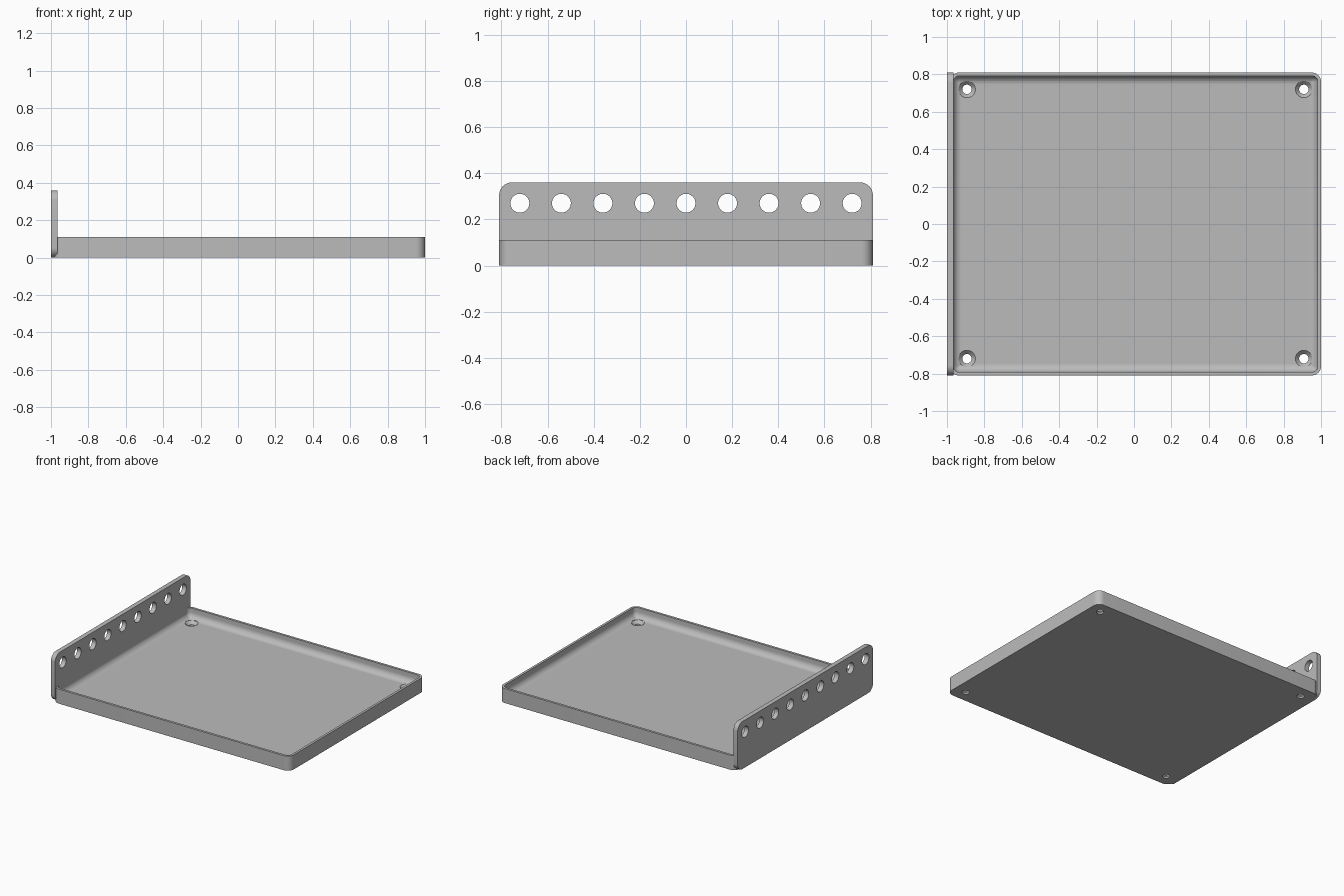
import bpy, bmesh, math
from mathutils import Matrix

cube = bpy.data.objects.get("Cube")
if cube:
    bpy.data.objects.remove(cube, do_unlink=True)

GREY = (0.5, 0.5, 0.5, 1)
grey = bpy.data.materials.new("light_grey")
grey.use_nodes = True
grey.diffuse_color = GREY
grey.node_tree.nodes["Principled BSDF"].inputs["Base Color"].default_value = GREY


def rounded_rect(w, h, r, steps=8):
    """Counter-clockwise outline of a centred rounded rectangle."""
    pts = []
    for i, (sx, sy) in enumerate([(1, 1), (-1, 1), (-1, -1), (1, -1)]):
        for k in range(steps + 1):
            a = math.pi / 2 * (i + k / steps)
            pts.append((sx * (w / 2 - r) + r * math.cos(a),
                        sy * (h / 2 - r) + r * math.sin(a)))
    return pts


def loft(name, rings, matrix):
    """Skin a closed body through (outline, height) rings."""
    bm = bmesh.new()
    loops = [[bm.verts.new((x, y, z)) for x, y in pts] for pts, z in rings]
    n = len(loops[0])
    for a, b in zip(loops, loops[1:]):
        for i in range(n):
            j = (i + 1) % n
            bm.faces.new((a[i], a[j], b[j], b[i]))
    bm.faces.new(loops[0][::-1])
    bm.faces.new(loops[-1])
    bm.transform(matrix)
    bmesh.ops.recalc_face_normals(bm, faces=bm.faces)
    mesh = bpy.data.meshes.new(name)
    bm.to_mesh(mesh)
    bm.free()
    mesh.materials.append(grey)
    obj = bpy.data.objects.new(name, mesh)
    bpy.context.collection.objects.link(obj)
    return obj


def circle(r, n=32):
    return [(r * math.cos(math.tau * i / n), r * math.sin(math.tau * i / n)) for i in range(n)]


def drill(obj, profile, places):
    """Cut a turned (radius, height) profile out of the part at each place."""
    for m in places:
        cutter = loft("hole_cutter", [(circle(r), z) for r, z in profile], m)
        cutter.hide_render = True
        mod = obj.modifiers.new("hole", "BOOLEAN")
        mod.operation = "DIFFERENCE"
        mod.solver = "EXACT"
        mod.object = cutter
        bpy.context.view_layer.objects.active = obj
        bpy.ops.object.modifier_apply(modifier=mod.name)
        bpy.data.objects.remove(cutter, do_unlink=True)


def smooth(obj):
    bpy.ops.object.select_all(action="DESELECT")
    obj.select_set(True)
    bpy.context.view_layer.objects.active = obj
    bpy.ops.object.shade_smooth_by_angle(angle=math.radians(30))


# Tray: outer wall, rim, inner wall and a filleted floor
LEFT, RIGHT, DEPTH = -0.985, 1.0, 1.62
WALL, FLOOR, RIM, FILLET, CORNER = 0.018, 0.035, 0.11, 0.045, 0.05


def tray_ring(inset, z):
    return (rounded_rect(RIGHT - LEFT - 2 * inset, DEPTH - 2 * inset,
                         max(CORNER - inset, 0.004)), z)


rings = [tray_ring(0, 0), tray_ring(0, RIM), tray_ring(WALL, RIM)]
for k in range(9):
    a = math.pi / 2 * k / 8
    rings.append(tray_ring(WALL + FILLET * (1 - math.cos(a)),
                           FLOOR + FILLET * (1 - math.sin(a))))
tray = loft("tray", rings, Matrix.Translation(((LEFT + RIGHT) / 2, 0, 0)))

# Countersunk screw holes in the floor corners
countersink = [(0.025, -0.02), (0.025, 0.013), (0.045, FLOOR), (0.045, FLOOR + 0.03)]
drill(tray, countersink, [Matrix.Translation((x, y, 0))
                          for x in (LEFT + 0.092, RIGHT - 0.092) for y in (-0.72, 0.72)])
smooth(tray)

# Upright plate on the right-hand side, with a row of round holes
THICK, HEIGHT = 0.035, 0.36
outline = rounded_rect(DEPTH, HEIGHT, 0.055)
upright = Matrix(((0, 0, 1, -1), (1, 0, 0, 0), (0, 1, 0, HEIGHT / 2), (0, 0, 0, 1)))
plate = loft("mounting_plate", [(outline, 0), (outline, THICK)], upright)
drill(plate, [(0.041, -0.02), (0.041, THICK + 0.02)],
      [Matrix.Translation((0, 0.18 * i, 0.27 - HEIGHT / 2)) @ upright for i in range(-4, 5)])
smooth(plate)
